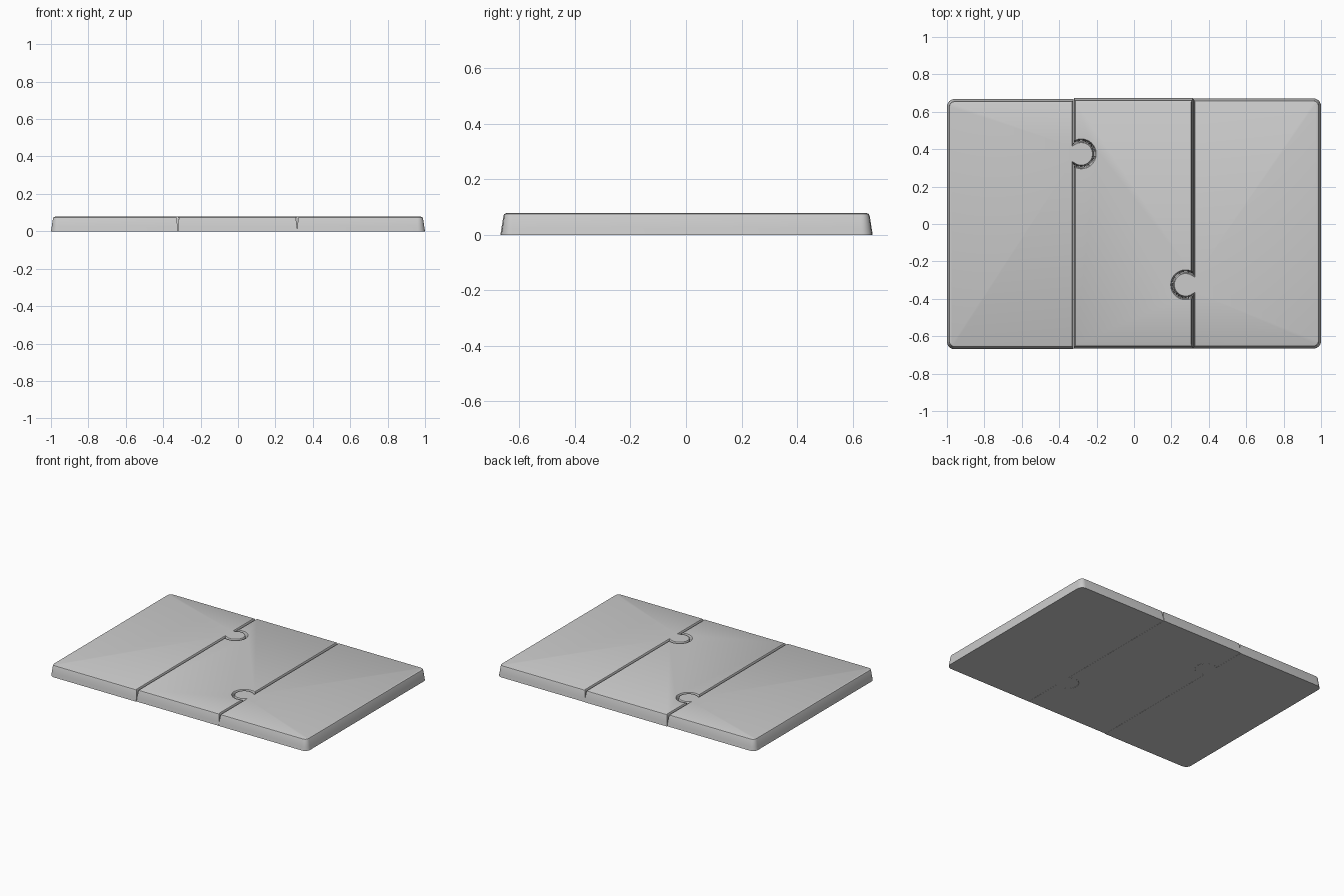
import bpy, bmesh, math
from mathutils import Vector

if "Cube" in bpy.data.objects:
    bpy.data.objects.remove(bpy.data.objects["Cube"])

# height, inset of outer walls, inset of seam walls
LEVELS = [(0.0, 0.0, 0.0005), (0.025, 0.004, 0.001), (0.069, 0.011, 0.006),
          (0.075, 0.014, 0.008), (0.078, 0.021, 0.010)]
RADIUS = 0.07     # puzzle knob
CORNER = 0.04


def seam(x, knob_y, way, y0, y1):
    """Seam line from y0 up to y1 with a round knob bulging along way."""
    cx = x + way * 0.04
    end = math.acos(-0.04 / RADIUS)
    pts = [(x, y0)]
    for i in range(33):
        a = -end + 2 * end * i / 32
        pts.append((cx + way * RADIUS * math.cos(a), knob_y + RADIUS * math.sin(a)))
    return pts + [(x, y1)]


def corner(cx, cy, start):
    return [(cx + CORNER * math.cos(math.radians(start + 15 * i)),
             cy + CORNER * math.sin(math.radians(start + 15 * i))) for i in range(7)]


def outer(pts):
    return [(Vector(p), False) for p in pts]


def inner(pts):
    # the edge leaving the last seam point belongs to the outer wall
    return [(Vector(p), i < len(pts) - 1) for i, p in enumerate(pts)]


def inset(outline, d_out, d_seam):
    """Move every edge of a counter-clockwise outline inward."""
    result, n = [], len(outline)
    for i in range(n):
        p0, s0 = outline[i - 1]
        p, s1 = outline[i]
        p1 = outline[(i + 1) % n][0]
        e0, e1 = (p - p0).normalized(), (p1 - p).normalized()
        n0, n1 = Vector((-e0.y, e0.x)), Vector((-e1.y, e1.x))
        a, b = (d_seam if s0 else d_out), (d_seam if s1 else d_out)
        det = n0.x * n1.y - n0.y * n1.x
        if abs(det) < 1e-3:
            o = n0 * a
        else:
            o = Vector(((a * n1.y - b * n0.y) / det, (b * n0.x - a * n1.x) / det))
        result.append(p + o)
    return result


def piece(name, outline):
    bm = bmesh.new()
    rings = [[bm.verts.new((p.x, p.y, z)) for p in inset(outline, a, b)]
             for z, a, b in LEVELS]
    n = len(outline)
    for lo, hi in zip(rings, rings[1:]):
        for i in range(n):
            j = (i + 1) % n
            bm.faces.new((lo[i], lo[j], hi[j], hi[i]))
    bm.faces.new(rings[0][::-1])
    bm.faces.new(rings[-1])
    mesh = bpy.data.meshes.new(name)
    bm.to_mesh(mesh)
    bm.free()
    obj = bpy.data.objects.new(name, mesh)
    bpy.context.collection.objects.link(obj)
    bpy.ops.object.select_all(action='DESELECT')
    obj.select_set(True)
    bpy.context.view_layer.objects.active = obj
    bpy.ops.object.shade_smooth_by_angle(angle=math.radians(25))


LEFT = (-0.322, 0.375, 1)
RIGHT = (0.316, -0.325, -1)

# left panel with a knob on its right edge
y0, y1 = -0.669, 0.668
piece("left_panel", inner(seam(*LEFT, y0, y1))
      + outer(corner(-1 + CORNER, y1 - CORNER, 90))
      + outer(corner(-1 + CORNER, y0 + CORNER, 180)))

# middle panel with two sockets
y0, y1 = -0.665, 0.673
piece("middle_panel", inner(seam(*RIGHT, y0, y1)) + inner(seam(*LEFT, y0, y1)[::-1]))

# right panel with a knob on its left edge
y0, y1 = -0.666, 0.671
piece("right_panel", inner(seam(*RIGHT, y0, y1)[::-1])
      + outer(corner(1 - CORNER, y0 + CORNER, 270))
      + outer(corner(1 - CORNER, y1 - CORNER, 0)))
